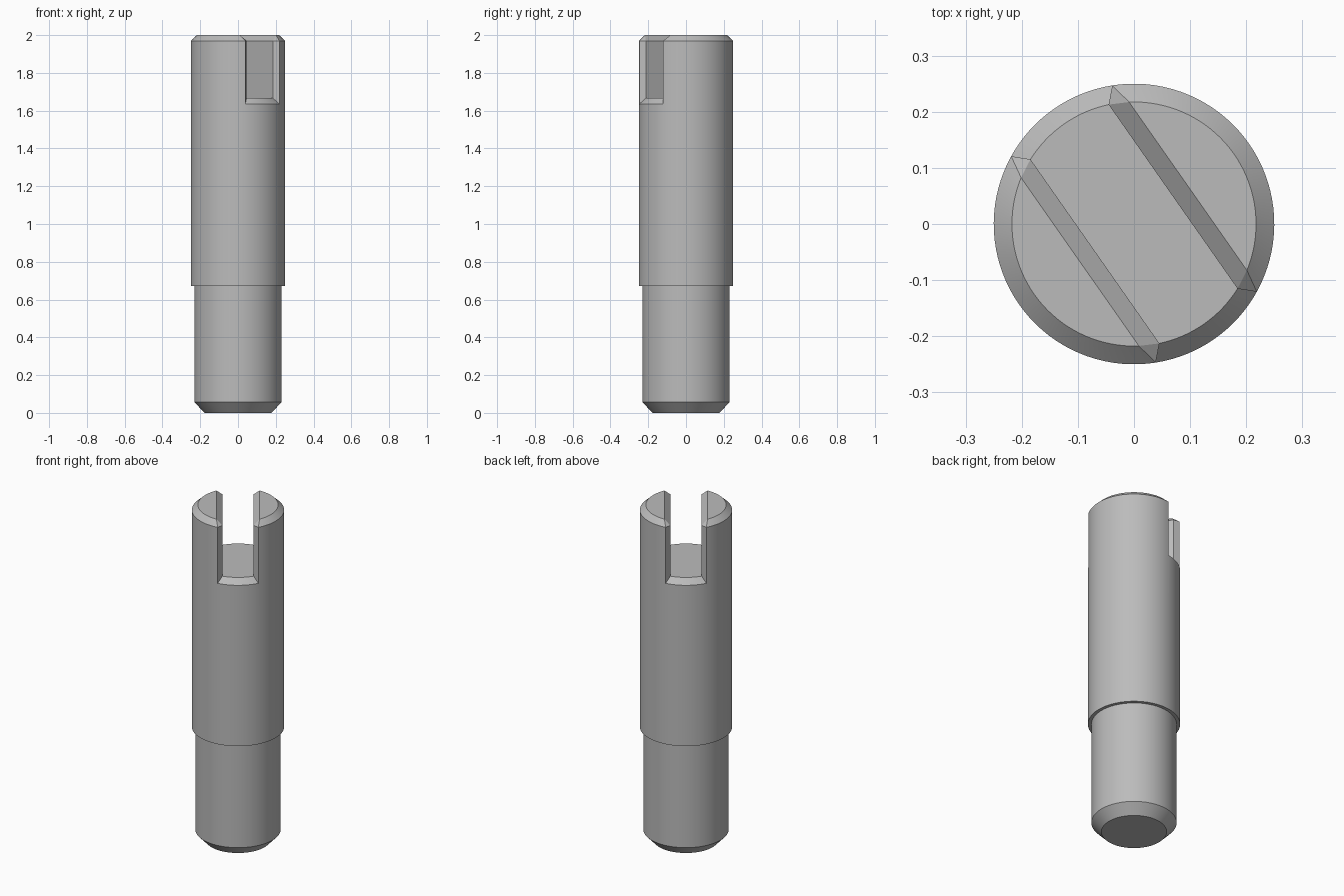
import bpy
import bmesh
from math import asin, cos, sin, pi, radians

cube = bpy.data.objects.get("Cube")
if cube:
    bpy.data.objects.remove(cube, do_unlink=True)

# Main dimensions
R, R_IN = 0.25, 0.2175            # body radius, radius inside the edge chamfers
W_OUT, W_IN, W_TOP = 0.11, 0.085, 0.1175   # slot half widths
SLOT_LOW, FLOOR, SHOULDER, TOP = 1.635, 1.667, 1.97, 2.0
SLOT_TURN = radians(-55)
NS, NP = 16, 36                   # segments per slot end and per prong

bm = bmesh.new()


def span(a, b, n):
    return [a + (b - a) * i / n for i in range(n + 1)]


def points(r, z, angles):
    return [bm.verts.new((r * cos(a + SLOT_TURN), r * sin(a + SLOT_TURN), z))
            for a in angles]


def bridge(lower, upper, closed=False):
    n = len(lower)
    for i in range(n if closed else n - 1):
        j = (i + 1) % n
        bm.faces.new((lower[i], lower[j], upper[j], upper[i]))


def slot_angles(r, w, half):
    a = asin(w / r)
    return span(half * pi - a, half * pi + a, NS)


def prong_angles(r, w, half):
    a = asin(w / r)
    return span(half * pi + a, half * pi + pi - a, NP)


# Turned shank and body up to the slot
around = []
for half in (0, 1):
    around += slot_angles(R, W_OUT, half)[:-1] + prong_angles(R, W_OUT, half)[:-1]
profile = [(0.177, 0), (0.231, 0.057), (0.231, 0.673), (R, 0.673), (R, SLOT_LOW)]
rings = [points(r, z, around) for r, z in profile]
bm.faces.new(rings[0])
for lower, upper in zip(rings, rings[1:]):
    bridge(lower, upper, closed=True)
rim = rings[-1]

# Slot floor with chamfered ends
floor_ends = []
for half in (0, 1):
    start = half * (NS + NP)
    inner = points(R_IN, FLOOR, slot_angles(R_IN, W_IN, half))
    bridge(rim[start:start + NS + 1], inner)
    floor_ends.append(inner)
bm.faces.new(floor_ends[0] + floor_ends[1])

# Two prongs with chamfered edges
for half in (0, 1):
    start = half * (NS + NP) + NS
    base = [rim[(start + i) % len(rim)] for i in range(NP + 1)]
    side = points(R, SHOULDER, prong_angles(R, W_OUT, half))
    cap = points(R_IN, TOP, prong_angles(R_IN, W_TOP, half))
    bridge(base, side)
    bridge(side, cap)
    bm.faces.new(cap)
    a = asin(W_IN / R_IN)
    low = (floor_ends[half][-1], floor_ends[1 - half][0])
    high = points(R_IN, SHOULDER, (half * pi + a, half * pi + pi - a))
    bm.faces.new((low[0], low[1], high[1], high[0]))
    bm.faces.new((high[0], high[1], cap[-1], cap[0]))
    for k, end in enumerate((0, -1)):
        bm.faces.new((base[end], side[end], high[k], low[k]))
        bm.faces.new((side[end], cap[end], high[k]))

bmesh.ops.recalc_face_normals(bm, faces=bm.faces)
mesh = bpy.data.meshes.new("slotted_pin")
bm.to_mesh(mesh)
bm.free()

# Plain grey metal
grey = bpy.data.materials.new("plain_grey")
grey.use_nodes = True
colour = (0.5, 0.5, 0.5, 1)
grey.diffuse_color = colour
grey.node_tree.nodes["Principled BSDF"].inputs["Base Color"].default_value = colour
mesh.materials.append(grey)

pin = bpy.data.objects.new("slotted_pin", mesh)
bpy.context.collection.objects.link(pin)
bpy.ops.object.select_all(action="DESELECT")
pin.select_set(True)
bpy.context.view_layer.objects.active = pin
bpy.ops.object.shade_smooth_by_angle(angle=radians(20))
